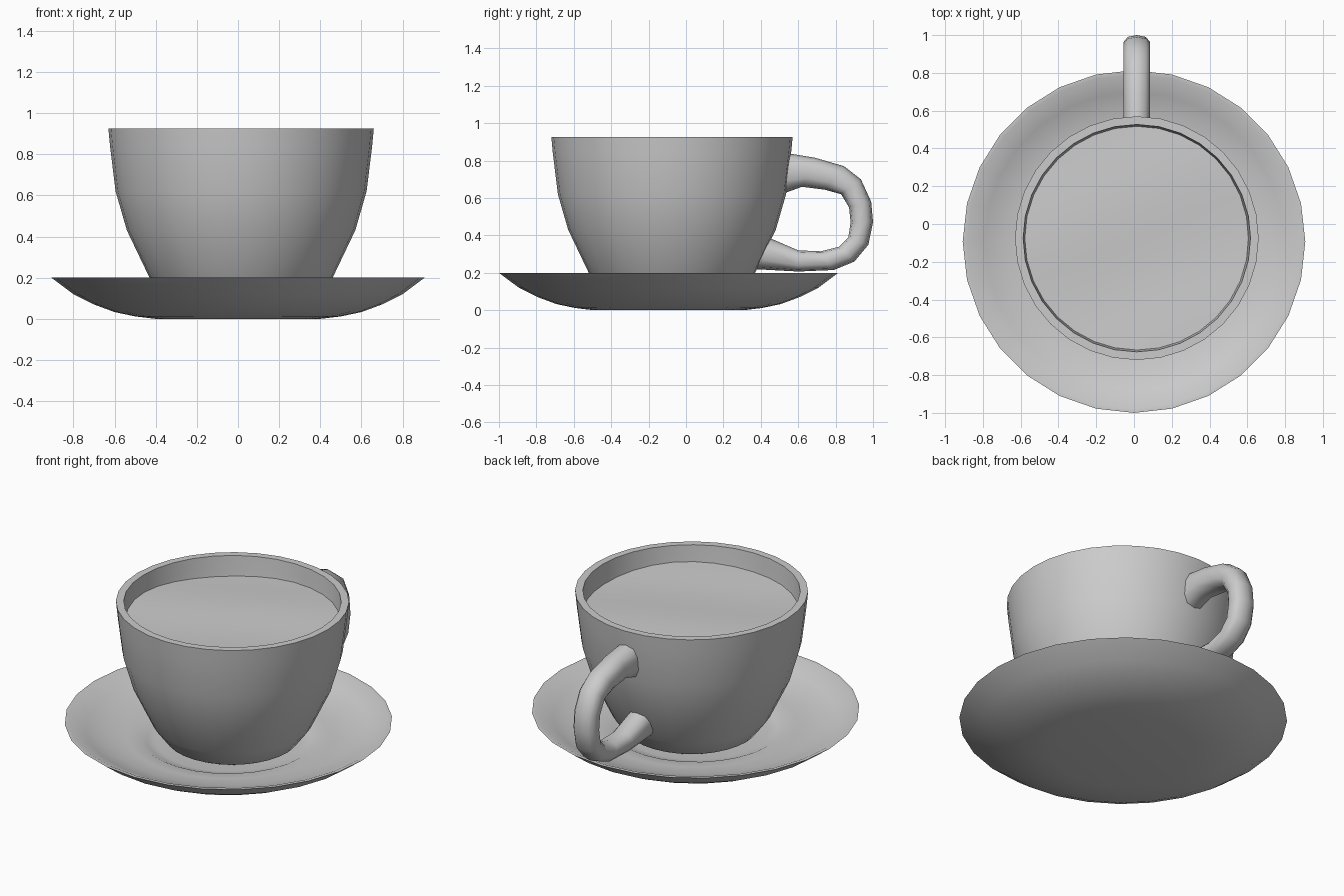
import bpy
import bmesh
import math
from mathutils import Vector

default_cube = bpy.data.objects.get("Cube")
if default_cube:
    bpy.data.objects.remove(default_cube, do_unlink=True)

# One plain ceramic grey for every part
grey = bpy.data.materials.new("plain_grey")
grey.use_nodes = True
grey_value = (0.6, 0.6, 0.6, 1)
grey.diffuse_color = grey_value
grey.node_tree.nodes["Principled BSDF"].inputs["Base Color"].default_value = grey_value


def finish(name, bm, angle=40, location=(0, 0, 0)):
    """Turn a bmesh into a smooth shaded object with sharp edges kept."""
    bmesh.ops.recalc_face_normals(bm, faces=bm.faces)
    mesh = bpy.data.meshes.new(name)
    bm.to_mesh(mesh)
    bm.free()
    mesh.materials.append(grey)
    obj = bpy.data.objects.new(name, mesh)
    bpy.context.collection.objects.link(obj)
    obj.location = location
    bpy.ops.object.select_all(action="DESELECT")
    obj.select_set(True)
    bpy.context.view_layer.objects.active = obj
    bpy.ops.object.shade_smooth_by_angle(angle=math.radians(angle))
    return obj


def bridge(bm, lower, upper):
    """Join two equal closed loops of vertices with quads."""
    count = len(lower)
    for i in range(count):
        j = (i + 1) % count
        bm.faces.new((lower[i], lower[j], upper[j], upper[i]))


def lathe(profile, sides, height_offset=None):
    """Spin a (radius, height) profile around z, capping both ends."""
    bm = bmesh.new()
    rings = []
    for radius, height in profile:
        ring = []
        for i in range(sides):
            turn = math.tau * i / sides
            x, y = radius * math.cos(turn), radius * math.sin(turn)
            lift = height_offset(x, y) if height_offset else 0
            ring.append(bm.verts.new((x, y, height + lift)))
        rings.append(ring)
    for lower, upper in zip(rings, rings[1:]):
        bridge(bm, lower, upper)
    bm.faces.new(rings[0])
    bm.faces.new(rings[-1])
    return bm


# Saucer: curved underside, thin rim, dished top with a recessed seat
saucer_profile = [
    (0.40, 0.0), (0.50, 0.012), (0.60, 0.033), (0.70, 0.07), (0.80, 0.12), (0.907, 0.2),
    (0.885, 0.2), (0.79, 0.155), (0.68, 0.12), (0.56, 0.105), (0.49, 0.105),
    (0.45, 0.085), (0.40, 0.075),
]
finish("saucer", lathe(saucer_profile, 28), location=(0, -0.093, 0))

# Cup: tapering bowl with a flat rim and hollow inside
cup_centre = Vector((0.015, -0.075, 0))
cup_profile = [
    (0.32, 0.075), (0.37, 0.1), (0.445, 0.2), (0.555, 0.43), (0.61, 0.62), (0.637, 0.84),
    (0.645, 0.925), (0.602, 0.925), (0.595, 0.84), (0.57, 0.62), (0.51, 0.43),
    (0.40, 0.2), (0.30, 0.13),
]
finish("cup", lathe(cup_profile, 32), location=cup_centre)


# Drink: a disc with a gently rippled surface
def ripple(x, y):
    return 0.006 * (math.sin(6 * x + 2 * y) + math.sin(7 * y - 3 * x))


drink_rings = 10
drink_profile = [(0.595 * (drink_rings - i) / drink_rings, 0.815) for i in range(drink_rings)]
bm = lathe(drink_profile, 32, ripple)
bm.faces.ensure_lookup_table()
bmesh.ops.delete(bm, geom=[f for f in bm.faces if len(f.verts) > 4 and f.calc_area() > 0.5],
                 context="FACES_ONLY")
drink = finish("drink", bm, location=cup_centre)

# Handle: rounded sections strung between an outer and an inner outline (y, z)
outer = [
    (0.54, 0.84), (0.69, 0.815), (0.845, 0.77), (0.935, 0.70), (0.99, 0.58), (1.0, 0.47),
    (0.975, 0.35), (0.90, 0.26), (0.79, 0.215), (0.60, 0.207), (0.36, 0.22),
]
inner = [
    (0.51, 0.62), (0.62, 0.66), (0.74, 0.645), (0.83, 0.62), (0.872, 0.55), (0.88, 0.47),
    (0.868, 0.39), (0.82, 0.34), (0.72, 0.315), (0.60, 0.32), (0.45, 0.385),
]
bm = bmesh.new()
sections = []
section_sides = 10
half_width = 0.073
for out_point, in_point in zip(outer, inner):
    far = Vector((cup_centre.x, *out_point))
    near = Vector((cup_centre.x, *in_point))
    middle, arm = (far + near) / 2, (far - near) / 2
    ring = []
    for i in range(section_sides):
        turn = math.tau * i / section_sides
        # Slightly squared oval
        across = math.copysign(abs(math.sin(turn)) ** 0.8, math.sin(turn))
        along = math.copysign(abs(math.cos(turn)) ** 0.8, math.cos(turn))
        ring.append(bm.verts.new(middle + arm * along + Vector((half_width * across, 0, 0))))
    sections.append(ring)
for first, second in zip(sections, sections[1:]):
    bridge(bm, first, second)
bm.faces.new(sections[0])
bm.faces.new(sections[-1])
finish("handle", bm, angle=60)
